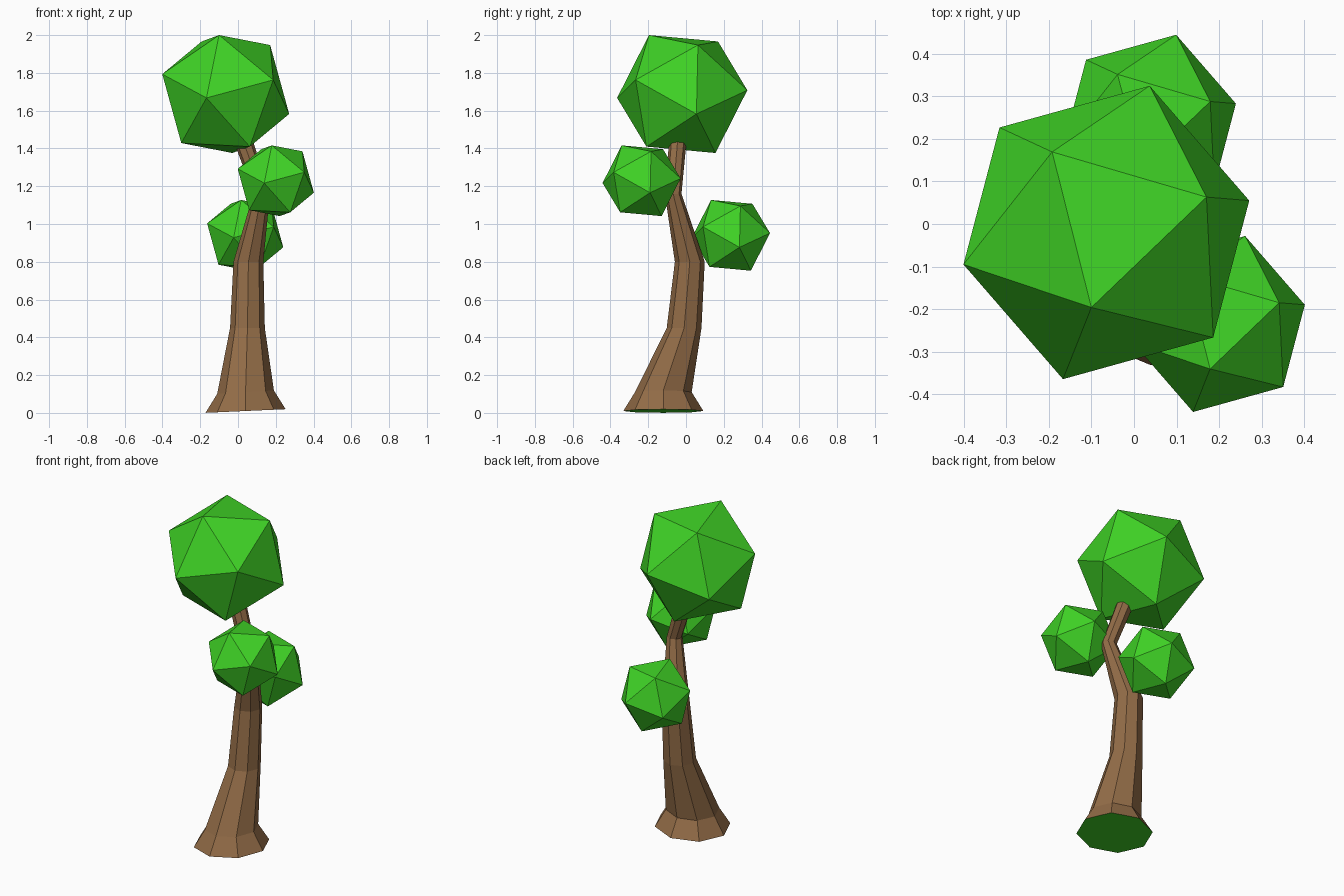
import bpy, bmesh, math
from mathutils import Vector, Matrix

if "Cube" in bpy.data.objects:
    bpy.data.objects.remove(bpy.data.objects["Cube"])


def material(name, rgb):
    m = bpy.data.materials.new(name)
    m.diffuse_color = (*rgb, 1)
    m.use_nodes = True
    m.node_tree.nodes["Principled BSDF"].inputs["Base Color"].default_value = m.diffuse_color
    return m


bark = material("bark brown", (0.29, 0.15, 0.063))
leaf = material("leaf green", (0.05, 0.65, 0.019))


def finish(bm, name, mats):
    bmesh.ops.recalc_face_normals(bm, faces=bm.faces)
    mesh = bpy.data.meshes.new(name)
    bm.to_mesh(mesh)
    bm.free()
    for m in mats:
        mesh.materials.append(m)
    ob = bpy.data.objects.new(name, mesh)
    bpy.context.collection.objects.link(ob)
    return ob


# Trunk: bent eight-sided tube; each ring is x, y, z, radius, tilt along x
rings = [
    (0.04, -0.12, 0.010, 0.212, 0.045),
    (0.04, -0.12, 0.110, 0.150, 0.06),
    (0.05, -0.01, 0.450, 0.092, 0.0),
    (0.055, 0.02, 0.800, 0.079, 0.0),
    (0.125, -0.068, 1.160, 0.044, 0.0),
    (0.035, -0.045, 1.420, 0.046, 0.3),
]
SIDES = 8
bm = bmesh.new()
loops = []
for x, y, z, r, tilt in rings:
    loop = []
    for i in range(SIDES):
        a = 2 * math.pi * i / SIDES
        dx, dy = r * math.cos(a), r * math.sin(a)
        loop.append(bm.verts.new((x + dx, y + dy, z + tilt * dx)))
    loops.append(loop)
for lo, hi in zip(loops, loops[1:]):
    for i in range(SIDES):
        j = (i + 1) % SIDES
        bm.faces.new((lo[i], lo[j], hi[j], hi[i]))
# End caps share the leaf colour
for cap in (loops[0], loops[-1]):
    bm.faces.new(cap).material_index = 1
finish(bm, "trunk", [bark, leaf])

# Foliage: icosahedra sharing one tilt, set by two neighbouring corner directions
up = Vector((-0.035, -0.175, 0.31)).normalized()
side = Vector((0.235, 0.085, 0.255))
side = (side - up * side.dot(up)).normalized()
turn = Matrix((side, up.cross(side), up)).transposed().to_4x4()

for name, centre, radius in (
    ("crown_foliage", (-0.065, -0.02, 1.688), 0.36),
    ("front_foliage", (0.20, -0.235, 1.229), 0.216),
    ("back_foliage", (0.038, 0.238, 0.940), 0.216),
):
    bm = bmesh.new()
    bmesh.ops.create_icosphere(bm, subdivisions=1, radius=radius,
                               matrix=Matrix.Translation(centre) @ turn)
    finish(bm, name, [leaf])
